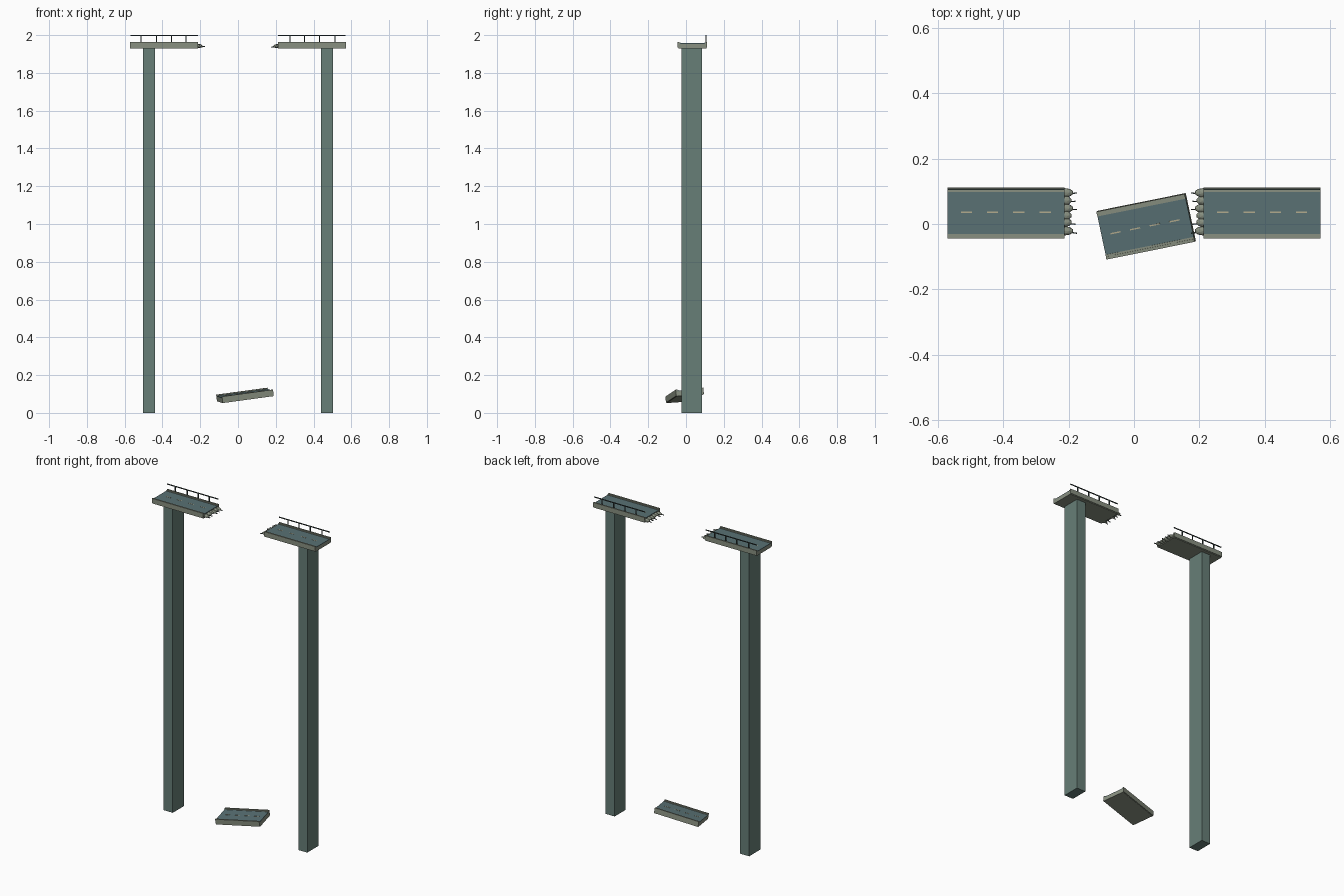
import bpy
from math import radians
from mathutils import Matrix, Vector, Euler

if "Cube" in bpy.data.objects:
    bpy.data.objects.remove(bpy.data.objects["Cube"])


def mat(name, r, g, b):
    m = bpy.data.materials.new(name)
    m.diffuse_color = (r, g, b, 1)
    m.use_nodes = True
    m.node_tree.nodes["Principled BSDF"].inputs["Base Color"].default_value = m.diffuse_color
    return m


PILLAR = mat("pillar_concrete", 0.135, 0.21, 0.185)
CONCRETE = mat("deck_concrete", 0.25, 0.28, 0.22)
ASPHALT = mat("asphalt", 0.10, 0.165, 0.175)
PAINT = mat("lane_paint", 0.45, 0.41, 0.27)
METAL = mat("dark_metal", 0.04, 0.06, 0.058)
I = Matrix.Identity(4)


def box(name, lo, hi, m, frame=I):
    """Box between two corners, optionally placed in a tilted frame."""
    lo, hi = Vector(lo), Vector(hi)
    bpy.ops.mesh.primitive_cube_add(size=1)
    o = bpy.context.object
    o.name = name
    size = hi - lo
    o.data.transform(Matrix.Translation((lo + hi) / 2)
                     @ Matrix.Diagonal((abs(size.x), abs(size.y), abs(size.z), 1)))
    o.matrix_world = frame
    o.data.materials.append(m)
    return o


def sbox(name, s, x0, x1, y0, y1, z0, z1, m):
    """Box mirrored in x by sign s."""
    return box(name, (s * x0, y0, z0), (s * x1, y1, z1), m)


for s, side in ((-1, "left"), (1, "right")):
    # Pillar
    sbox(side + "_pillar", s, 0.44, 0.503, -0.025, 0.086, 0, 1.93, PILLAR)

    # Deck slab, road surface, edge beams and inner kerbs
    x0, x1 = 0.213, 0.572
    sbox(side + "_deck_slab", s, x0, x1, -0.040, 0.108, 1.930, 1.953, CONCRETE)
    sbox(side + "_road", s, x0, x1, -0.032, 0.100, 1.953, 1.957, ASPHALT)
    for edge, y0, y1 in (("front", -0.045, -0.036), ("back", 0.104, 0.112)):
        sbox(f"{side}_{edge}_edge_beam", s, x0, x1, y0, y1, 1.934, 1.964, CONCRETE)
    for edge, y0, y1 in (("front", -0.036, -0.030), ("back", 0.098, 0.104)):
        sbox(f"{side}_{edge}_kerb", s, x0, x1, y0, y1, 1.953, 1.960, CONCRETE)

    # Lane dashes
    for x in (0.272, 0.353, 0.434, 0.513):
        sbox(side + "_lane_dash", s, x - 0.017, x + 0.017, 0.034, 0.038,
             1.957, 1.958, PAINT)

    # Railing on the back edge
    sbox(side + "_rail", s, x0, x1 - 0.002, 0.104, 0.109, 1.995, 2.0, METAL)
    for x in (0.276, 0.353, 0.431, 0.514):
        sbox(side + "_rail_post", s, x - 0.003, x + 0.003, 0.104, 0.109,
             1.962, 1.996, METAL)

    # Broken end: rubble lumps with bent bars sticking out
    for i, y in enumerate((-0.021, 0.005, 0.048, 0.072, 0.096, 0.026)):
        bpy.ops.mesh.primitive_ico_sphere_add(subdivisions=2, radius=1)
        o = bpy.context.object
        o.name = side + "_broken_lump"
        o.scale = (0.027 - 0.005 * (i % 2), 0.014, 0.010)
        o.location = (s * 0.212, y, 1.941 + 0.003 * (i % 2))
        o.data.materials.append(CONCRETE)
        if i < 5:
            o = box(side + "_bar", (-0.024, -0.0018, -0.0018),
                    (0.024, 0.0018, 0.0018), METAL)
            o.location = (s * (0.199 + 0.004 * (i % 2)), y - 0.004, 1.938)
            o.rotation_euler = (0, radians(-4), radians(s * (8 - 4 * i)))

# Fallen deck piece, turned and tilted between the pillars
frame = (Matrix.Translation((0.037, -0.007, 0.092))
         @ Euler((radians(4), radians(-7.6), radians(11.4))).to_matrix().to_4x4())
L, W = 0.139, 0.075
box("fallen_slab", (-L, -W + 0.004, -0.017), (L, W - 0.004, 0.008), CONCRETE, frame)
box("fallen_road", (-L, -W + 0.01, 0.008), (L, W - 0.01, 0.012), ASPHALT, frame)
for s in (-1, 1):
    box("fallen_edge_beam", (-L, s * (W - 0.009), -0.015), (L, s * W, 0.018),
        CONCRETE, frame)
    box("fallen_kerb", (-L, s * (W - 0.015), 0.008), (L, s * (W - 0.009), 0.014),
        CONCRETE, frame)
for x in (-0.095, -0.033, 0.029, 0.091):
    box("fallen_lane_dash", (x - 0.016, -0.002, 0.012), (x + 0.016, 0.002, 0.013),
        PAINT, frame)
